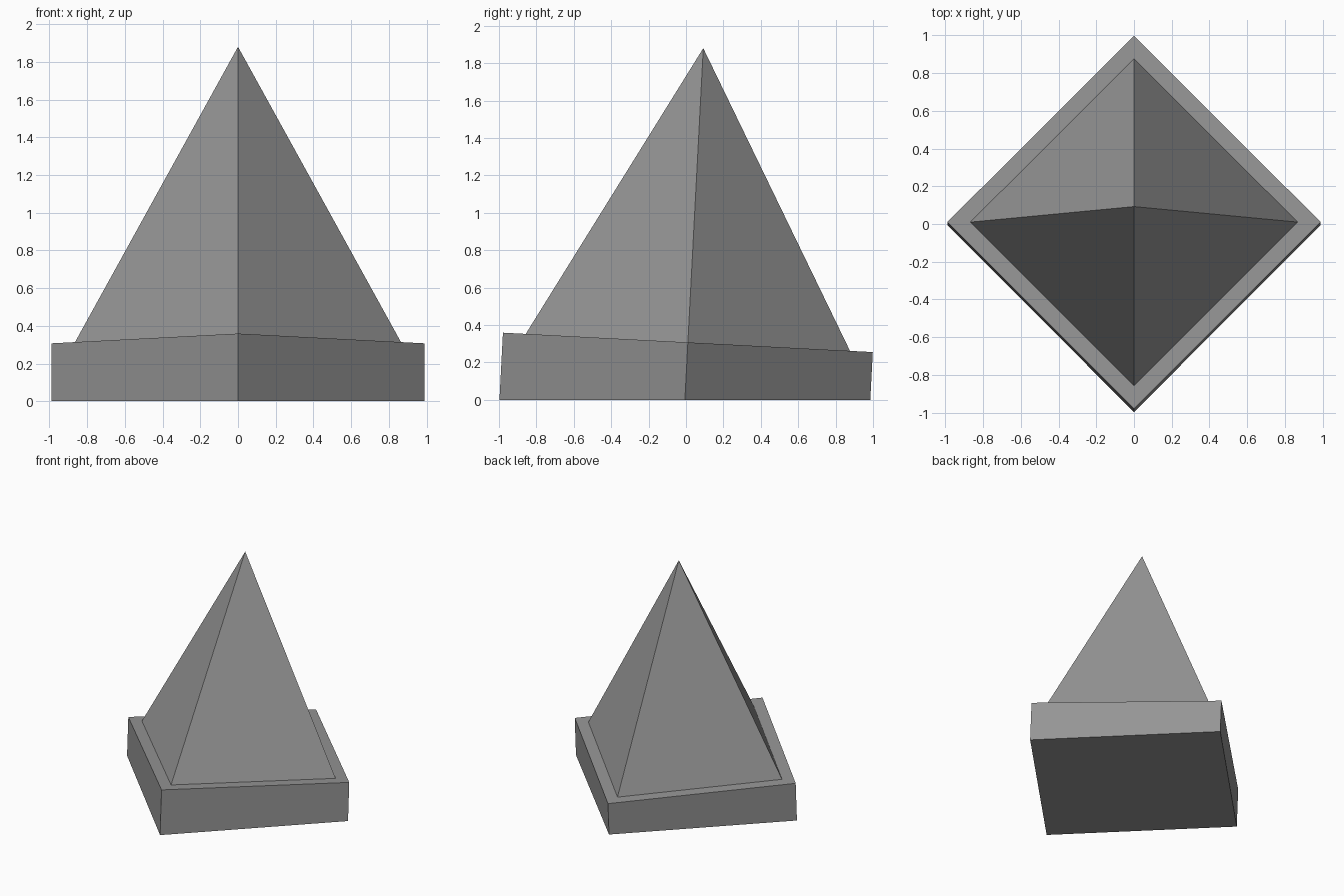
import bpy
import bmesh
from math import radians
from mathutils import Matrix, Vector

cube = bpy.data.objects.get("Cube")
if cube:
    bpy.data.objects.remove(cube, do_unlink=True)

stone = bpy.data.materials.new("mid_grey")
stone.use_nodes = True
grey = (0.3, 0.3, 0.3, 1.0)
stone.diffuse_color = grey
stone.node_tree.nodes["Principled BSDF"].inputs["Base Color"].default_value = grey

# Shared lean: local z = 0 is the plane where the spire meets the plinth
lean = Matrix.Translation((0, 0.01, 0.307)) @ Matrix.Rotation(radians(-3), 4, "X")
axis = lean.to_3x3() @ Vector((0, 0, 1))


def four_sided(name, bottom_radius, top_radius, depth, middle, flat_bottom=False):
    bm = bmesh.new()
    bmesh.ops.create_cone(bm, cap_ends=True, segments=4, radius1=bottom_radius,
                          radius2=top_radius, depth=depth)
    bmesh.ops.translate(bm, verts=bm.verts, vec=(0, 0, middle))
    lower = [v for v in bm.verts if v.co.z < middle]
    bmesh.ops.remove_doubles(bm, verts=bm.verts, dist=0.0001)
    bmesh.ops.transform(bm, matrix=lean, verts=bm.verts)
    if flat_bottom:
        # Slide the lower corners along the leaning edges to the ground
        for v in lower:
            v.co -= axis * (v.co.z / axis.z)
    bmesh.ops.recalc_face_normals(bm, faces=bm.faces)
    mesh = bpy.data.meshes.new(name)
    bm.to_mesh(mesh)
    bm.free()
    mesh.materials.append(stone)
    obj = bpy.data.objects.new(name, mesh)
    bpy.context.collection.objects.link(obj)
    return obj


# Square plinth set corner-forward, with a sloping top
four_sided("plinth", 0.99, 0.99, 0.3, -0.15, flat_bottom=True)

# Pyramid spire standing square to the sloping top
four_sided("pyramid_spire", 0.868, 0.0, 1.575, 0.7875)
